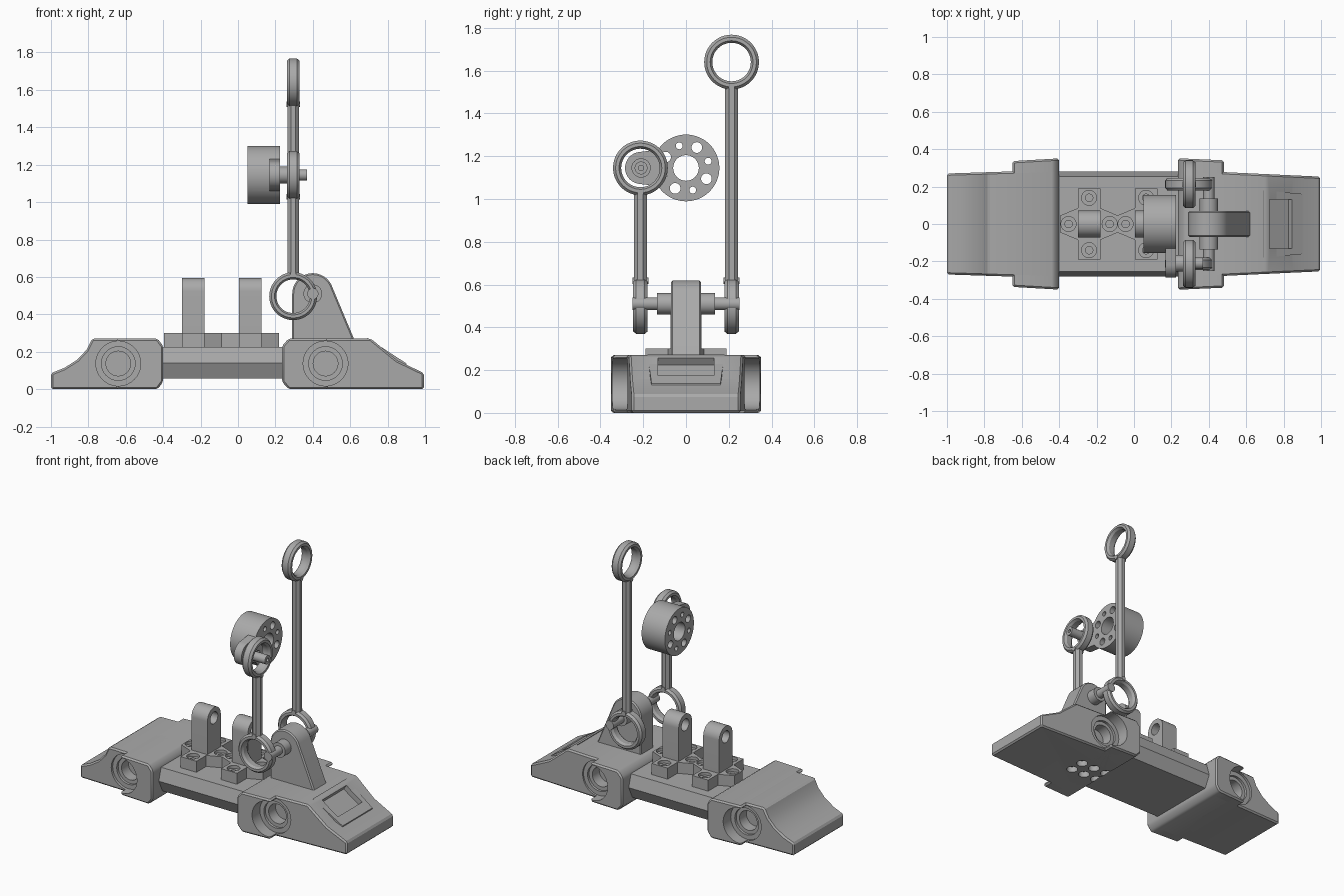
import bpy, bmesh, math

cube = bpy.data.objects.get("Cube")
if cube:
    bpy.data.objects.remove(cube, do_unlink=True)

grey = bpy.data.materials.new("plain_grey")
grey.use_nodes = True
grey.diffuse_color = (0.4, 0.4, 0.4, 1)
grey.node_tree.nodes["Principled BSDF"].inputs["Base Color"].default_value = (0.4, 0.4, 0.4, 1)


def place(axis, u, v, w):
    return {"x": (w, u, v), "y": (u, w, v), "z": (u, v, w)}[axis]


def finish(name, bm):
    bmesh.ops.recalc_face_normals(bm, faces=bm.faces)
    mesh = bpy.data.meshes.new(name)
    bm.to_mesh(mesh)
    bm.free()
    mesh.materials.append(grey)
    obj = bpy.data.objects.new(name, mesh)
    bpy.context.collection.objects.link(obj)
    return obj


def prism(name, pts, axis, lo, hi, taper=None):
    """Extrude a flat outline along an axis; taper scales the depth by u."""
    bm = bmesh.new()
    rows = []
    for w in (lo, hi):
        rows.append([bm.verts.new(place(axis, u, v, w * (taper(u) if taper else 1))) for u, v in pts])
        bm.faces.new(rows[-1])
    n = len(pts)
    for i in range(n):
        j = (i + 1) % n
        bm.faces.new((rows[0][i], rows[0][j], rows[1][j], rows[1][i]))
    return finish(name, bm)


def arc(cu, cv, r, start, end, n):
    angles = [math.radians(start + (end - start) * i / n) for i in range(n + 1)]
    return [(cu + r * math.cos(a), cv + r * math.sin(a)) for a in angles]


def cylinder(name, axis, cu, cv, r, lo, hi, n=32):
    return prism(name, arc(cu, cv, r, 0, 360, n)[:-1], axis, lo, hi)


def apply_modifier(obj, kind, **settings):
    mod = obj.modifiers.new("step", kind)
    for key, value in settings.items():
        setattr(mod, key, value)
    bpy.context.view_layer.objects.active = obj
    bpy.ops.object.modifier_apply(modifier=mod.name)


def bevel(obj, width):
    apply_modifier(obj, "BEVEL", width=width, segments=1, limit_method="ANGLE",
                   angle_limit=math.radians(35))


def combine(obj, tool, operation="DIFFERENCE"):
    apply_modifier(obj, "BOOLEAN", object=tool, operation=operation, solver="EXACT")
    bpy.data.objects.remove(tool, do_unlink=True)


def drill(obj, axis, cu, cv, r, lo, hi):
    combine(obj, cylinder("cutter", axis, cu, cv, r, lo, hi))


def ring(name, axis, cu, cv, cw):
    """Chamfered hoop."""
    section = [(.09, -.018), (.1, -.034), (.116, -.034), (.128, -.02),
               (.128, .02), (.116, .034), (.1, .034), (.09, .018)]
    bm = bmesh.new()
    n, m = 48, len(section)
    loops = []
    for i in range(n):
        a = math.tau * i / n
        loops.append([bm.verts.new(place(axis, cu + r * math.cos(a), cv + r * math.sin(a), cw + w))
                      for r, w in section])
    for i in range(n):
        for k in range(m):
            a, b = loops[i], loops[(i + 1) % n]
            bm.faces.new((a[k], a[(k + 1) % m], b[(k + 1) % m], b[k]))
    return finish(name, bm)


# Base ends, each with a wider shoulder block and round side sockets
right_shape = [(.27, 0), (.995, 0), (.995, .085), (.85, .155), (.71, .27), (.27, .27), (.235, .23), (.235, .04)]
left_shape = [(-.43, 0), (-1, 0), (-1, .085), (-.93, .113), (-.86, .157), (-.81, .21), (-.78, .27),
              (-.43, .27), (-.4, .23), (-.4, .04)]
end_taper = lambda x: .3 - .047 * abs(x) if x > 0 else .302 - .032 * abs(x)
right_end = prism("right_hand_end", right_shape, "y", -1, 1, end_taper)
left_end = prism("sloped_end", left_shape, "y", -1, 1, end_taper)
right_shoulder = prism("right_hand_shoulder", [(.27, 0), (.48, 0), (.48, .27), (.27, .27), (.235, .23), (.235, .04)],
                       "y", -1, 1, lambda x: .362 - .045 * x)
left_shoulder = prism("sloped_end_shoulder", [(-.43, 0), (-.65, 0), (-.65, .27), (-.43, .27), (-.4, .23), (-.4, .04)],
                      "y", -1, 1, lambda x: .374 + .058 * x)
for part in (right_end, left_end, right_shoulder, left_shoulder):
    bevel(part, .01)
for cx, parts in ((.468, (right_end, right_shoulder)), (-.64, (left_end, left_shoulder))):
    for part in parts:
        for s in (-1, 1):
            for r, depth in ((.12, .262), (.09, .245), (.066, .17)):
                drill(part, "y", cx, .137, r, s * depth, s * .5)

# Recessed dots under the end
for part in (right_end, right_shoulder):
    for cx in (.28, .38, .48):
        for cy in (-.05, .05):
            drill(part, "z", cx, cy, .036, -.02, .04)

# Framed window on the slope
frame = prism("window_frame", [(.69, .274), (.9, .138), (.9, .1), (.69, .2)], "y", -1, 1,
              lambda x: .18 - .09 * (x - .69))
for part in (frame, right_end):
    combine(part, prism("cutter", [(.705, .225), (.825, .145), (.88, .23), (.76, .31)], "y", -.13, .13))

# Bar joining the ends
prism("middle_bar", [(-.24, .058), (.24, .058), (.28, .14), (.255, .225), (-.255, .225), (-.28, .14)],
      "x", -.42, .26)

# Pair of cross-shaped brackets with upright lugs
for i, cx in enumerate((-.24, .065)):
    half = [(.06, .19), (.06, .085), (.155, .045)]
    quarter = half + [(x, -y) for x, y in reversed(half)]
    outline = quarter + [(-x, -y) for x, y in quarter]
    plate = prism(f"bracket_plate_{i + 1}", [(cx + x, y) for x, y in outline], "z", .2, .3)
    for dx, dy in ((.11, 0), (-.11, 0), (0, .14), (0, -.14)):
        drill(plate, "z", cx + dx, dy, .04, .28, .34)
        drill(plate, "z", cx + dx, dy, .02, .235, .34)
    lug = prism(f"lug_{i + 1}", [(-.072, .25)] + [(.072, .25)] + arc(0, .523, .072, 0, 180, 24),
                "x", cx - .06, cx + .06)
    drill(lug, "x", 0, .523, .04, cx - .1, cx + .1)

# Pivot stand and its axle
stand = prism("pivot_stand", [(.29, .25), (.628, .25)] + arc(.4, .51, .11, 22.7, 180, 24), "y", -.07, .07)
bevel(stand, .008)
cylinder("axle_collar", "y", .4, .51, .05, -.135, .135)
cylinder("axle", "y", .4, .51, .03, -.25, .25)

# Connecting rods with a hoop at each end
for label, y, top in (("short", -.213, 1.145), ("tall", .213, 1.64)):
    ring(f"{label}_rod_lower_hoop", "y", .295, .497, y)
    ring(f"{label}_rod_upper_hoop", "x", y, top, .295)
    prism(f"{label}_rod", arc(.295, y, .033, 22.5, 382.5, 8)[:-1], "z", .605, top - .11)
    cylinder(f"{label}_rod_lower_pin", "y", .295, .617, .015, y - .037, y + .037, 16)
    cylinder(f"{label}_rod_upper_pin", "x", y, top - .117, .015, .258, .332, 16)

# Crank disc with an arm, a ring of holes and an offset pin
disc = cylinder("crank_disc", "x", 0, 1.145, .156, .05, .225, 64)
arm_shape = arc(0, 1.145, .1, -97, 97, 24) + arc(-.21, 1.145, .075, 97, 263, 24)
combine(disc, prism("cutter", arm_shape, "x", .168, .225), "UNION")
drill(disc, "x", 0, 1.145, .06, 0, .3)
for k in range(8):
    a = math.radians(17 + 45 * k)
    drill(disc, "x", .108 * math.cos(a), 1.145 + .108 * math.sin(a), .025 if k % 2 else .016, 0, .3)
cylinder("crank_boss", "x", -.21, 1.145, .045, .2, .265)
cylinder("crank_pin", "x", -.21, 1.145, .03, .2, .37)
drill(bpy.data.objects["crank_pin"], "x", -.21, 1.145, .012, .35, .4)

# Smooth the round faces and keep hard edges
for obj in bpy.context.collection.objects:
    if obj.type == "MESH" and obj.data.materials and obj.data.materials[0] == grey:
        obj.data.shade_smooth()
        obj.data.set_sharp_from_angle(angle=math.radians(28))
